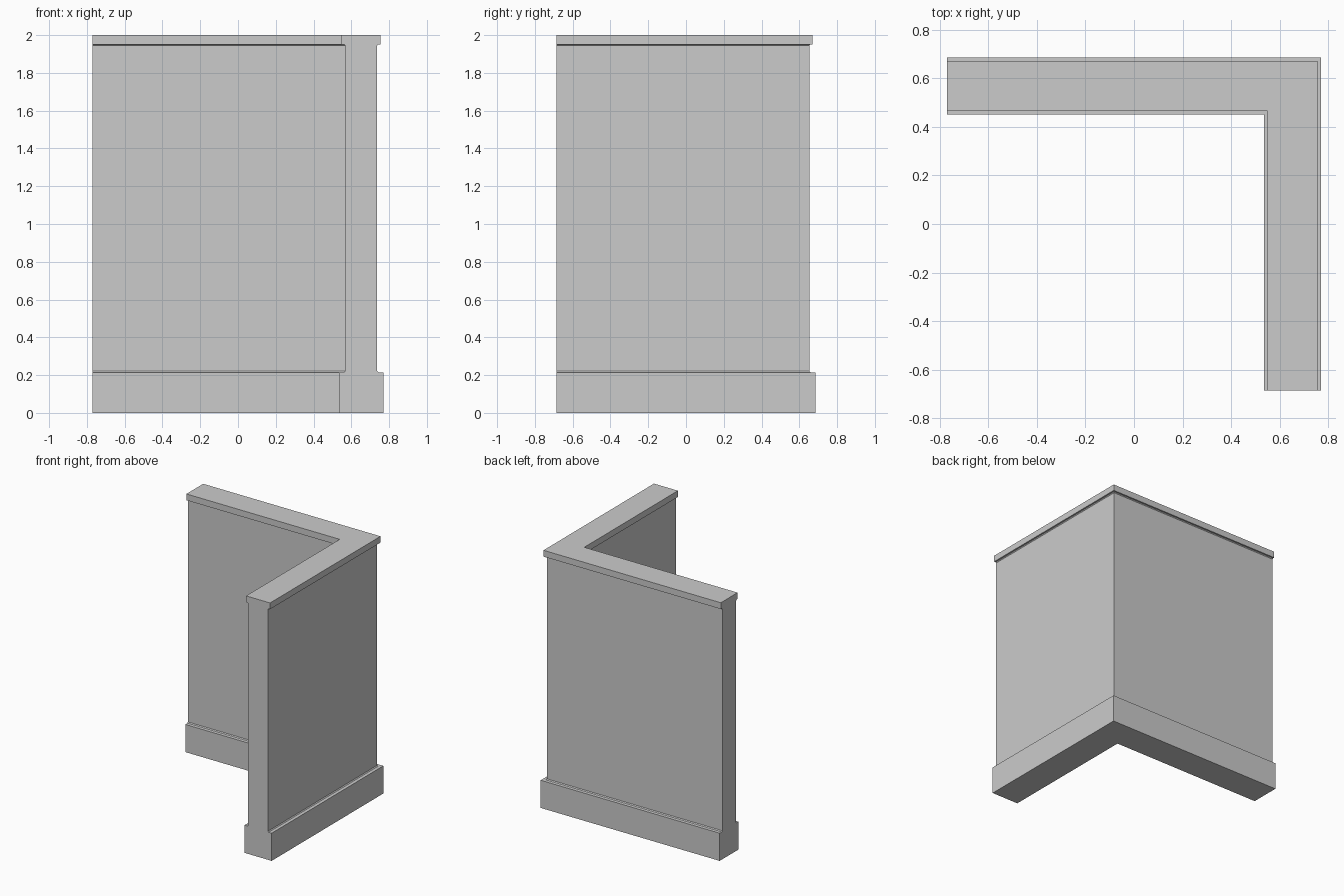
import bpy, bmesh

if "Cube" in bpy.data.objects:
    bpy.data.objects.remove(bpy.data.objects["Cube"])

# Half cross-section of the wall: (offset from centre line, height)
half = [(0.117, 0.0), (0.117, 0.215), (0.091, 0.215), (0.085, 0.222),
        (0.085, 1.945), (0.091, 1.951), (0.103, 1.951), (0.103, 2.0)]
profile = half + [(-o, z) for o, z in reversed(half)]

# Centre line of the L: left end, mitred corner, front end.
# Each entry is a position and the outward offset direction there.
stations = [((-0.769, 0.568), (0, 1)),
            ((0.652, 0.568), (1, 1)),
            ((0.652, -0.685), (1, 0))]

# Sweep the profile (plinth, wall, coping) along the L
bm = bmesh.new()
rings = [[bm.verts.new((x + o * dx, y + o * dy, z)) for o, z in profile]
         for (x, y), (dx, dy) in stations]
n = len(profile)
for a, b in zip(rings, rings[1:]):
    for i in range(n):
        j = (i + 1) % n
        bm.faces.new((a[i], a[j], b[j], b[i]))

# Flat end faces
bm.faces.new(rings[0])
bm.faces.new(rings[-1])
bmesh.ops.recalc_face_normals(bm, faces=bm.faces)

mesh = bpy.data.meshes.new("corner_wall")
bm.to_mesh(mesh)
bm.free()
bpy.context.collection.objects.link(bpy.data.objects.new("corner_wall", mesh))
